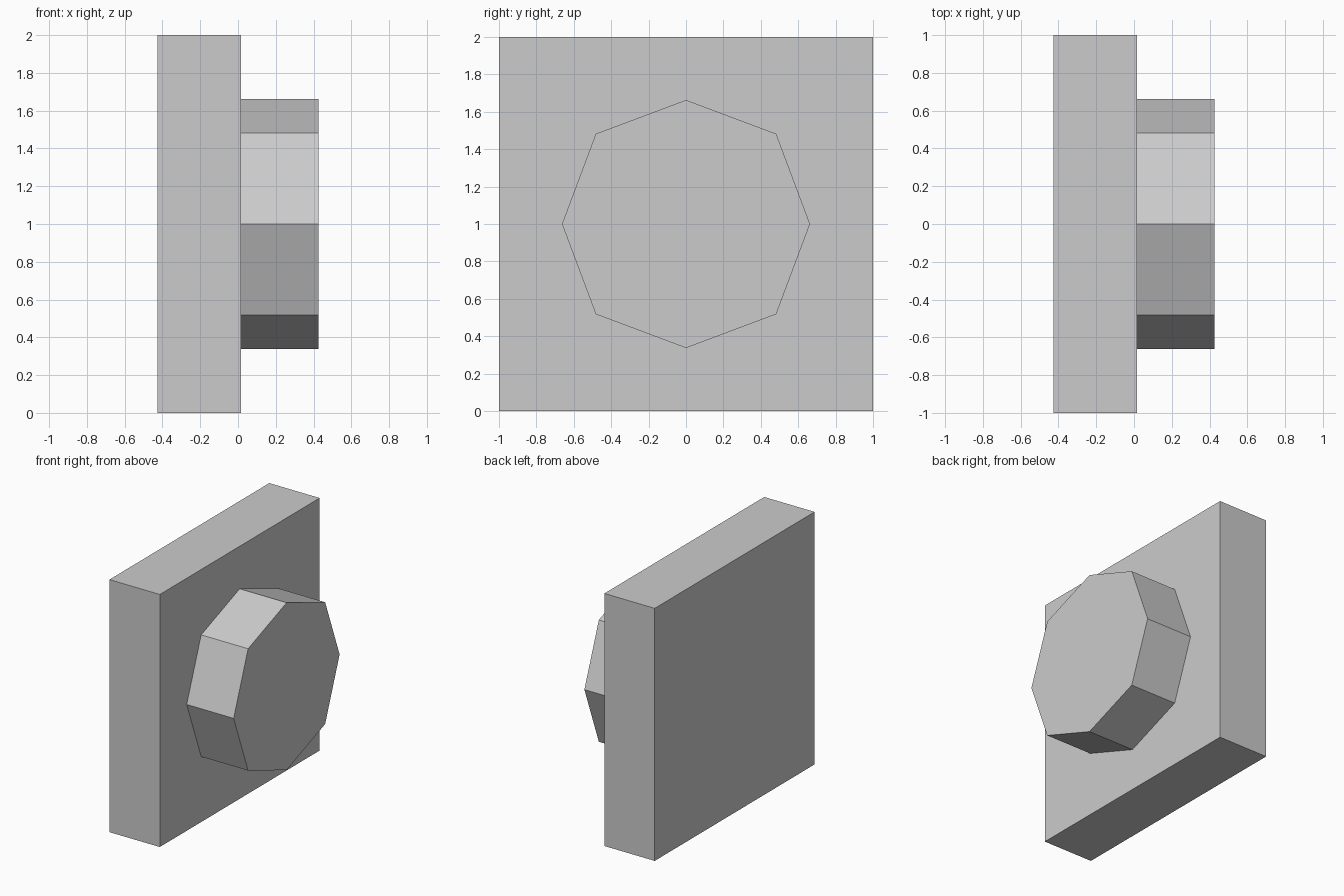
import bpy, bmesh, math

if "Cube" in bpy.data.objects:
    bpy.data.objects.remove(bpy.data.objects["Cube"])

grey = bpy.data.materials.new("light_grey")
grey.diffuse_color = (0.6, 0.6, 0.6, 1)
grey.use_nodes = True
grey.node_tree.nodes["Principled BSDF"].inputs["Base Color"].default_value = grey.diffuse_color


def extrude_x(name, outline, x0, x1):
    """Prism along x from a (y, z) outline."""
    bm = bmesh.new()
    face = bm.faces.new([bm.verts.new((x0, y, z)) for y, z in outline])
    top = bmesh.ops.extrude_face_region(bm, geom=[face])["geom"]
    bmesh.ops.translate(bm, vec=(x1 - x0, 0, 0),
                        verts=[v for v in top if isinstance(v, bmesh.types.BMVert)])
    bmesh.ops.recalc_face_normals(bm, faces=bm.faces)
    mesh = bpy.data.meshes.new(name)
    bm.to_mesh(mesh)
    bm.free()
    mesh.materials.append(grey)
    obj = bpy.data.objects.new(name, mesh)
    bpy.context.collection.objects.link(obj)
    return obj


# Square backing plate
extrude_x("base_plate", [(-1, 0), (1, 0), (1, 2), (-1, 2)], -0.426, 0.015)

# Eight-sided knob, diagonal corners slightly further out
octagon = []
for i in range(8):
    a = i * math.pi / 4
    r = 0.663 if i % 2 == 0 else 0.682
    octagon.append((r * math.cos(a), 1 + r * math.sin(a)))
extrude_x("octagonal_knob", octagon, 0.015, 0.426)
